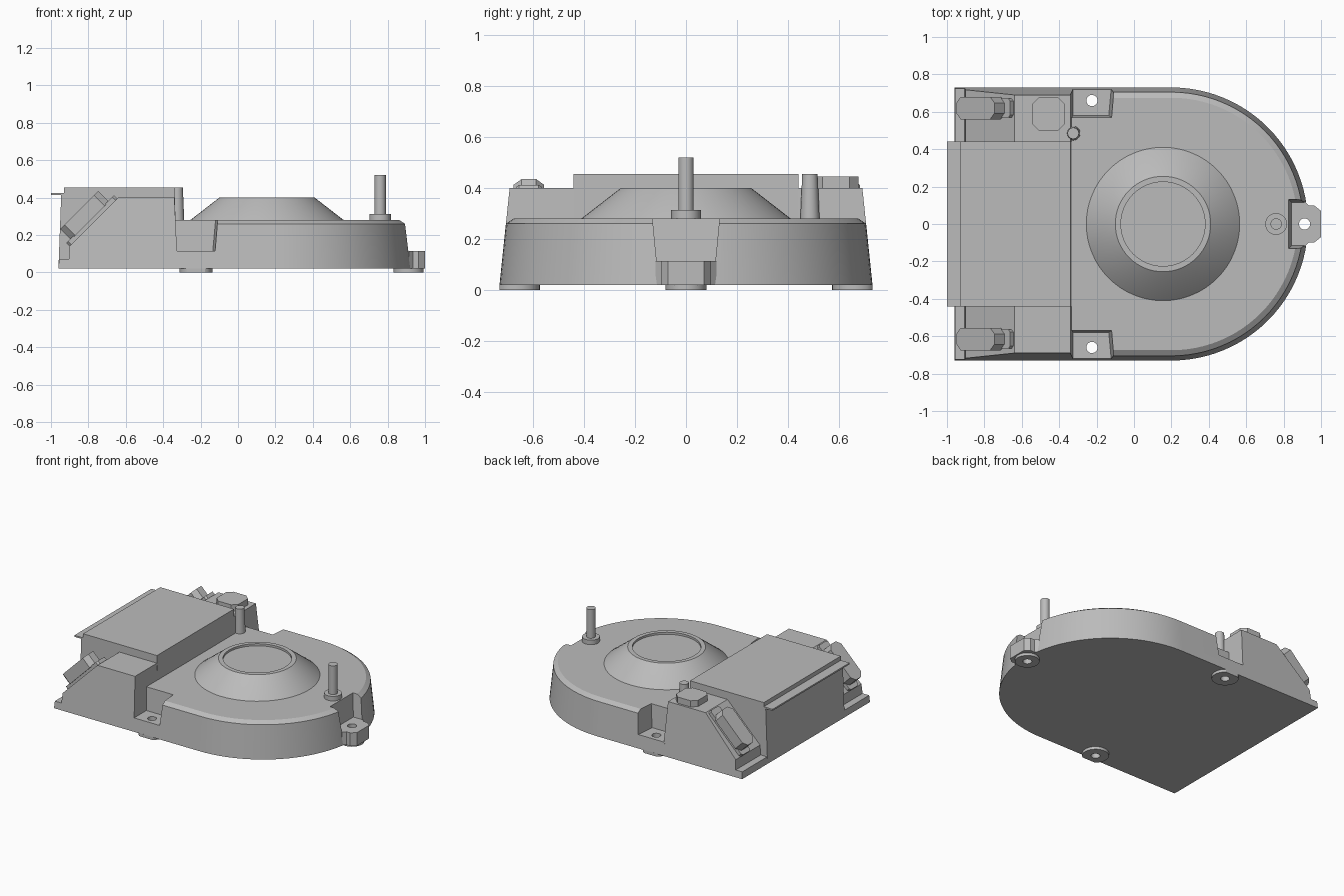
import bpy, bmesh, math
from mathutils import Matrix, Vector

if "Cube" in bpy.data.objects:
    bpy.data.objects.remove(bpy.data.objects["Cube"])

grey = bpy.data.materials.new("light_grey")
grey.use_nodes = True
COLOUR = (0.5, 0.5, 0.5, 1)
grey.diffuse_color = COLOUR
grey.node_tree.nodes["Principled BSDF"].inputs["Base Color"].default_value = COLOUR


def loft(name, rings):
    """Skin a list of equal point rings and cap both ends."""
    bm = bmesh.new()
    loops = [[bm.verts.new(p) for p in ring] for ring in rings]
    n = len(loops[0])
    for a, b in zip(loops, loops[1:]):
        for i in range(n):
            j = (i + 1) % n
            bm.faces.new((a[i], a[j], b[j], b[i]))
    bm.faces.new(loops[0])
    bm.faces.new(loops[-1])
    bmesh.ops.recalc_face_normals(bm, faces=bm.faces)
    mesh = bpy.data.meshes.new(name)
    bm.to_mesh(mesh)
    bm.free()
    mesh.materials.append(grey)
    obj = bpy.data.objects.new(name, mesh)
    bpy.context.collection.objects.link(obj)
    return obj


def lathe(name, x, y, profile, sides=32):
    steps = [math.tau * i / sides for i in range(sides)]
    return loft(name, [[(x + r * math.cos(a), y + r * math.sin(a), z) for a in steps]
                       for r, z in profile])


def rect(x0, x1, y0, y1, z):
    return [(x0, y0, z), (x1, y0, z), (x1, y1, z), (x0, y1, z)]


def octagon(x0, x1, y0, y1, c, z):
    return [(x0 + c, y0, z), (x1 - c, y0, z), (x1, y0 + c, z), (x1, y1 - c, z),
            (x1 - c, y1, z), (x0 + c, y1, z), (x0, y1 - c, z), (x0, y0 + c, z)]


def activate(obj):
    bpy.ops.object.select_all(action='DESELECT')
    obj.select_set(True)
    bpy.context.view_layer.objects.active = obj


def cut(obj, cutter):
    mod = obj.modifiers.new("cut", 'BOOLEAN')
    mod.operation, mod.solver, mod.object = 'DIFFERENCE', 'EXACT', cutter
    activate(obj)
    bpy.ops.object.modifier_apply(modifier=mod.name)
    bpy.data.objects.remove(cutter)


def half_width(z):
    return 0.73 - 0.105 * (z - 0.02)


def drill(obj, x, y):
    cut(obj, lathe("hole_cutter", x, y, [(0.03, -0.1), (0.03, 0.2)], 24))


# Rounded housing with drafted wall and chamfered rim
def housing_ring(z, r):
    arc = [math.pi * (i / 48 - 0.5) for i in range(49)]
    pts = [(0.2 + r * math.cos(a), r * math.sin(a), z) for a in arc]
    return [(-0.335, -r, z)] + pts + [(-0.335, r, z)]


housing = loft("housing", [housing_ring(0.02, 0.73), housing_ring(0.26, 0.705),
                           housing_ring(0.28, 0.675)])

# Mounting notches in both sides and the round end
for s in (-1, 1):
    def notch(z, x1, inner):
        return [(-0.4, s * inner, z), (x1 - 0.02, s * inner, z),
                (x1, s * 0.8, z), (-0.4, s * 0.8, z)]
    cut(housing, loft("notch_cutter", [notch(0.115, -0.115, 0.58), notch(0.3, -0.098, 0.567)]))
cut(housing, loft("notch_cutter", [rect(0.842, 1.1, -0.115, 0.115, 0.115),
                                   rect(0.825, 1.1, -0.133, 0.133, 0.3)]))
for s in (-1, 1):
    drill(housing, -0.225, s * 0.66)
drill(housing, 0.912, 0)

# Mounting ear at the round end
ear_half = [(0.85, 0.115), (0.915, 0.12), (0.935, 0.098), (0.965, 0.098), (1.0, 0.07)]
ear_outline = ear_half + [(x, -y) for x, y in reversed(ear_half)]
ear = loft("mounting_ear", [[(x, y, z) for x, y in ear_outline] for z in (0.02, 0.115)])
drill(ear, 0.912, 0)

# Feet under each mounting hole
for name, x, y, r in (("front_foot", -0.225, -0.66, 0.088),
                      ("back_foot", -0.225, 0.66, 0.088), ("end_foot", 0.912, 0, 0.08)):
    foot = lathe(name, x, y, [(r, 0), (r, 0.022)])
    for v in foot.data.vertices:
        v.co.y = max(-0.73, min(0.73, v.co.y))
    drill(foot, x, y)

# Sloped shoulder block across the square end
shoulder = [(-0.96, 0.02), (-0.957, 0.07), (-0.905, 0.07), (-0.9, 0.14),
            (-0.64, 0.4), (-0.34, 0.4), (-0.322, 0.02)]
loft("shoulder_block", [[(x, s * half_width(z), z) for x, z in shoulder] for s in (-1, 1)])

# Raised centre box with its overhanging lip
box = [(-0.96, 0.022), (-0.945, 0.42), (-0.93, 0.42), (-0.93, 0.455),
       (-0.34, 0.455), (-0.325, 0.022)]
loft("centre_box", [[(x, s * 0.44, z) for x, z in box] for s in (-1, 1)])
loft("box_lip", [rect(-1, -0.92, -0.44, 0.44, z) for z in (0.414, 0.425)])

# Two-step connectors seated on the slopes
tilt = Matrix.Translation(Vector((-0.9, 0, 0.14))) @ Matrix.Rotation(-math.pi / 4, 4, 'Y')
for label, y0, y1 in (("front", -0.675, -0.555), ("back", 0.56, 0.68)):
    steps = (("connector_base", 0.0, 0.36, 0.01, 0.012, -0.01, 0.025),
             ("connector_body", 0.03, 0.317, 0, 0.032, 0.02, 0.1))
    for name, a, b, inset, c, low, high in steps:
        part = loft(label + "_" + name,
                    [octagon(a, b, y0 + inset, y1 - inset, c, z) for z in (low, high)])
        part.data.transform(tilt)

# Raised pad on the back shoulder
loft("shoulder_pad", [octagon(-0.545, -0.37, 0.5, 0.675, 0.035, z) for z in (0.39, 0.445)])

# Cone with recessed top, and the two posts
lathe("cone", 0.155, 0, [(0.414, 0.275), (0.41, 0.28), (0.255, 0.4), (0.225, 0.4),
                         (0.225, 0.385)], 64)
lathe("tall_pin", 0.76, 0, [(0.058, 0.27), (0.058, 0.313), (0.03, 0.313), (0.03, 0.52)])
lathe("short_post", -0.325, 0.485, [(0.038, 0.27), (0.03, 0.455)])

# Smooth round walls, crisp edges
for obj in bpy.context.collection.objects:
    if obj.type == 'MESH' and grey.name in obj.data.materials:
        activate(obj)
        bpy.ops.object.shade_smooth_by_angle(angle=math.radians(25))
